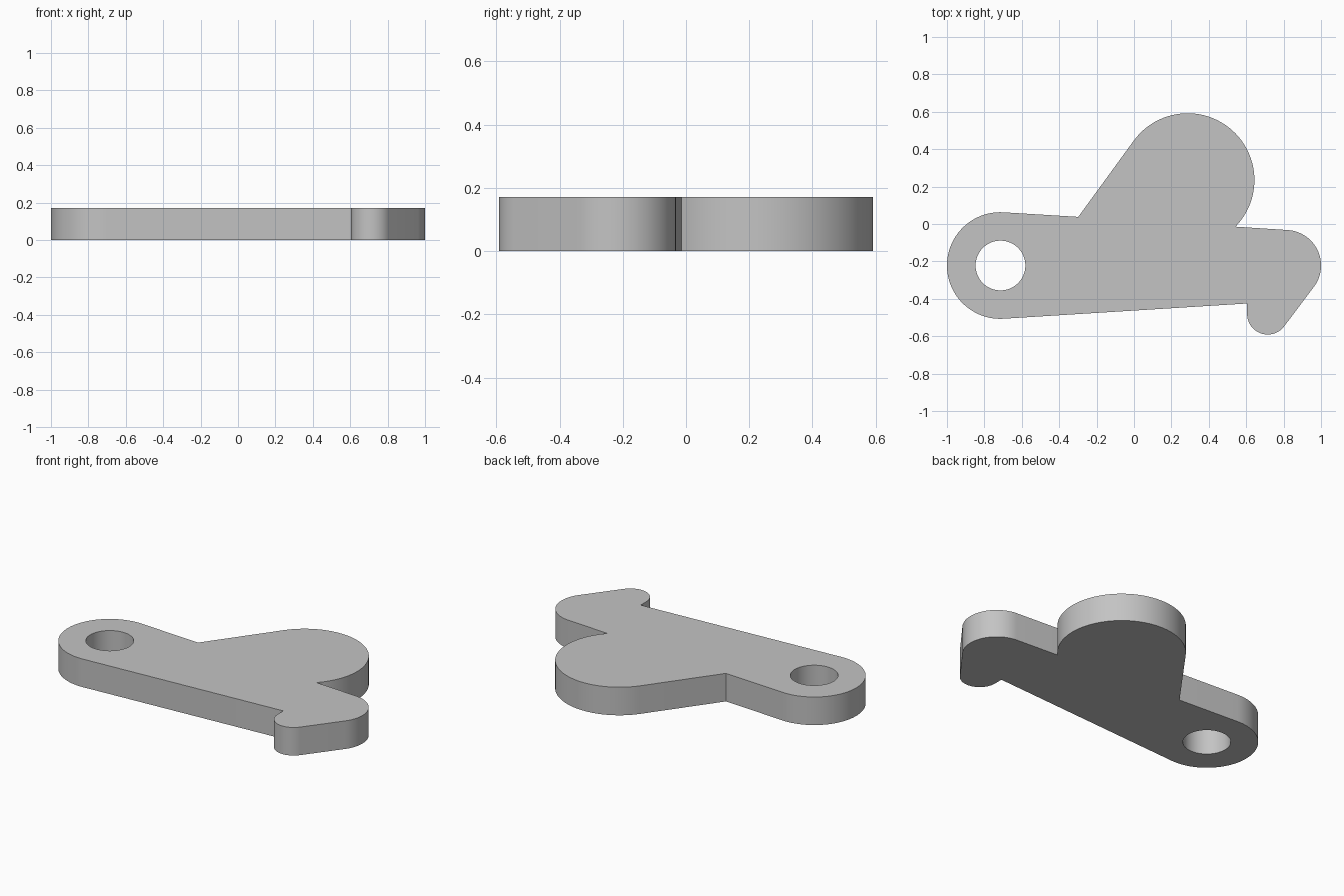
import bpy, bmesh, math
from mathutils import Vector

if "Cube" in bpy.data.objects:
    bpy.data.objects.remove(bpy.data.objects["Cube"])

HEIGHT = 0.172


def arc(cx, cy, r, a0, a1, step=4.0):
    """Points on an arc from a0 to a1 degrees (clockwise when a1 < a0)."""
    n = max(2, round(abs(a1 - a0) / step))
    angles = [math.radians(a0 + (a1 - a0) * i / n) for i in range(n + 1)]
    return [(cx + r * math.cos(a), cy + r * math.sin(a)) for a in angles]


def add_loop(bm, points):
    verts = [bm.verts.new((x, y, 0)) for x, y in points]
    for i, v in enumerate(verts):
        bm.edges.new((v, verts[(i + 1) % len(verts)]))


# Outline, clockwise from the underside of the pivot end
taper = 86.43
outline = (
    arc(-0.715, -0.222, 0.285, 360 - taper, taper)      # rounded pivot end
    + [(-0.298, 0.038)]                                 # inner corner before the lobe
    + arc(0.287, 0.235, 0.357, 144, -44.3)              # large lobe
    + arc(0.81, -0.222, 0.19, taper, -37)               # rounded tip
    + arc(0.715, -0.481, 0.11, -37, -180)               # small hook
    + [(0.605, -0.425)]                                 # inner corner behind the hook
)
hole = arc(-0.714, -0.222, 0.133, 0, 360)[:-1]

# Flat plate with a through hole, raised to full thickness
bm = bmesh.new()
add_loop(bm, outline)
add_loop(bm, hole)
bmesh.ops.triangle_fill(bm, use_beauty=True, edges=bm.edges[:], normal=Vector((0, 0, 1)))
raised = bmesh.ops.extrude_face_region(bm, geom=bm.faces[:], use_keep_orig=True)
top = [g for g in raised["geom"] if isinstance(g, bmesh.types.BMVert)]
bmesh.ops.translate(bm, vec=(0, 0, HEIGHT), verts=top)
bmesh.ops.recalc_face_normals(bm, faces=bm.faces[:])
mesh = bpy.data.meshes.new("lever_plate")
bm.to_mesh(mesh)
bm.free()

lever = bpy.data.objects.new("lever_plate", mesh)
bpy.context.collection.objects.link(lever)
grey = bpy.data.materials.new("plain grey")
grey.diffuse_color = (0.55, 0.55, 0.55, 1)
grey.use_nodes = True
grey.node_tree.nodes["Principled BSDF"].inputs["Base Color"].default_value = grey.diffuse_color
mesh.materials.append(grey)

# Smooth rounded walls, crisp rims and corners
bpy.context.view_layer.objects.active = lever
lever.select_set(True)
bpy.ops.object.shade_smooth_by_angle(angle=math.radians(30))
